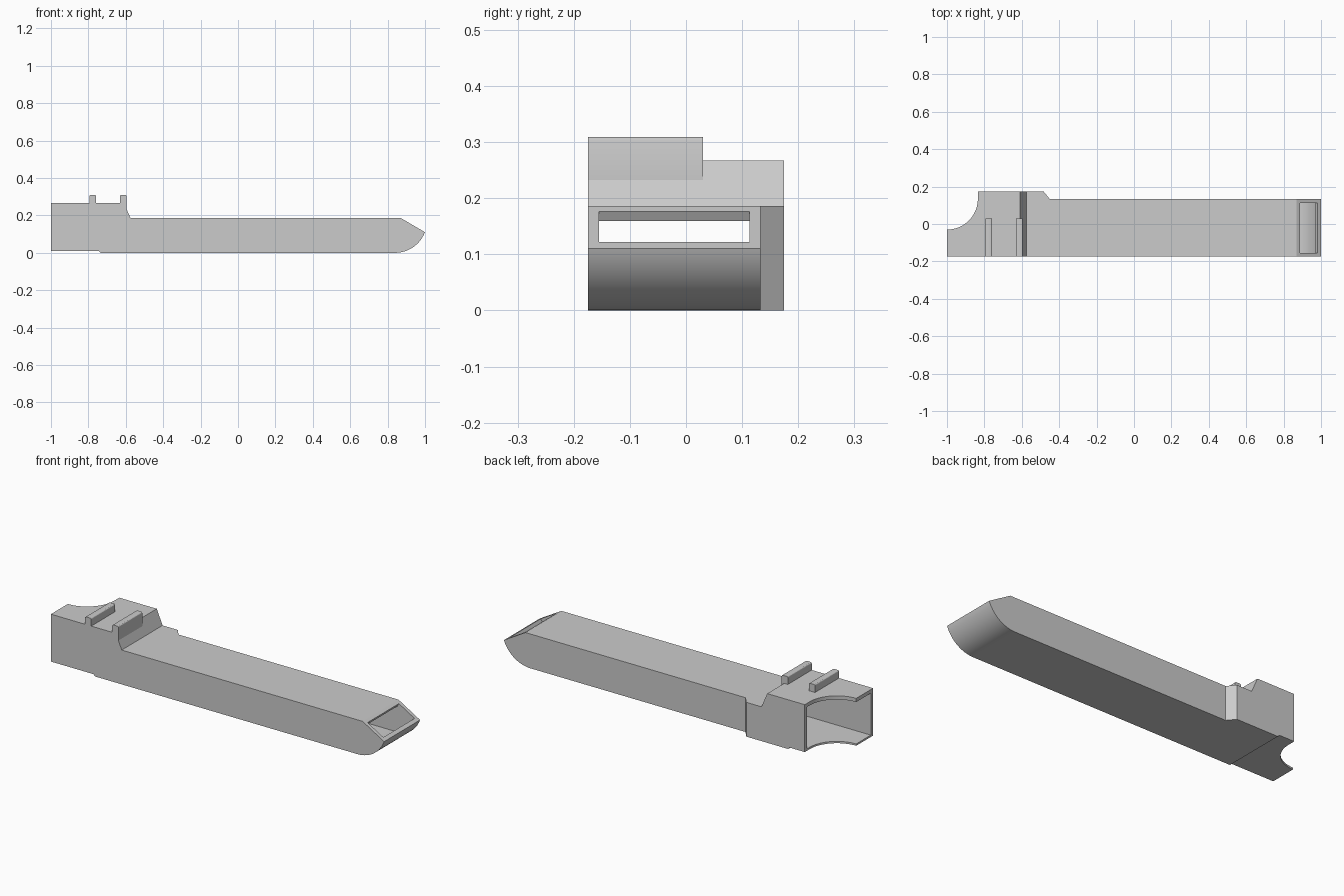
import bpy, bmesh, math
from mathutils import Vector

cube = bpy.data.objects.get("Cube")
if cube:
    bpy.data.objects.remove(cube, do_unlink=True)

grey = bpy.data.materials.new("plain_grey")
grey.use_nodes = True
COLOR = (0.6, 0.6, 0.6, 1)
grey.diffuse_color = COLOR
grey.node_tree.nodes["Principled BSDF"].inputs["Base Color"].default_value = COLOR


def arc(cx, cy, r, start, end, n=24):
    angles = [math.radians(start + (end - start) * i / n) for i in range(n + 1)]
    return [(cx + r * math.cos(a), cy + r * math.sin(a)) for a in angles]


def prism(name, outline, axis, lo, hi):
    """Extrude an outline: XZ points along y, or XY points along z."""
    place = (lambda u, v, w: (u, w, v)) if axis == "y" else (lambda u, v, w: (u, v, w))
    bm = bmesh.new()
    face = bm.faces.new([bm.verts.new(place(u, v, lo)) for u, v in outline])
    top = bmesh.ops.extrude_face_region(bm, geom=[face])["geom"]
    verts = [g for g in top if isinstance(g, bmesh.types.BMVert)]
    bmesh.ops.translate(bm, verts=verts, vec=Vector(place(0, 0, hi - lo)))
    bmesh.ops.recalc_face_normals(bm, faces=bm.faces)
    mesh = bpy.data.meshes.new(name)
    bm.to_mesh(mesh)
    bm.free()
    mesh.materials.append(grey)
    obj = bpy.data.objects.new(name, mesh)
    bpy.context.collection.objects.link(obj)
    return obj


def apply_modifier(obj, mod):
    bpy.ops.object.select_all(action="DESELECT")
    obj.select_set(True)
    bpy.context.view_layer.objects.active = obj
    bpy.ops.object.modifier_apply(modifier=mod.name)


def boolean(obj, other, operation):
    mod = obj.modifiers.new("cut", "BOOLEAN")
    mod.operation = operation
    mod.solver = "EXACT"
    mod.object = other
    apply_modifier(obj, mod)
    bpy.data.objects.remove(other, do_unlink=True)


FRONT, BACK, WALL = -0.175, 0.175, 0.02
SLIM = 0.133  # back side of the long slim section

# Outer duct: side silhouette intersected with the plan outline
side = [(-1, 0.01), (-0.745, 0.01), (-0.735, 0)]
side += arc(0.84, 0.17, 0.17, -90, -20.5)
side += [(0.87, 0.186), (-0.575, 0.186), (-0.61, 0.267), (-1, 0.267)]
duct = prism("duct_shell", side, "y", FRONT, BACK)

plan = [(-1.1, FRONT), (1.1, FRONT), (1.1, SLIM), (-0.45, SLIM), (-0.485, BACK + 0.001),
        (-0.485, 0.3), (-0.835, 0.3)]
plan += arc(-1, 0.135, 0.165, 0, -90) + [(-1.1, -0.03)]
boolean(duct, prism("plan_cutter", plan, "z", -0.1, 0.5), "INTERSECT")

# Hollow passage, open at the wide end
inner_side = [(-1.1, WALL)] + arc(0.84, 0.17, 0.15, -90, -26.5)
inner_side += [(0.864, 0.166), (-0.59, 0.166), (-0.624, 0.247), (-1.1, 0.247)]
hollow = prism("hollow_cutter", inner_side, "y", FRONT + WALL, BACK - WALL)
inner_plan = [(-1.2, -0.3), (1.1, -0.3), (1.1, SLIM - WALL), (-0.459, SLIM - WALL),
              (-0.494, BACK - WALL), (-0.494, 0.3), (-1.2, 0.3)]
boolean(hollow, prism("inner_plan_cutter", inner_plan, "z", -0.1, 0.5), "INTERSECT")
boolean(duct, hollow, "DIFFERENCE")

# Outlet slot, cut square through the sloped tip
slope = Vector((math.cos(math.radians(30)), -0.5))
normal = Vector((0.5, slope.x))
upper = Vector((0.886, 0.176))
lower = upper + slope * 0.109
slot = [upper + normal * 0.02, lower + normal * 0.02,
        lower - normal * 0.024, upper - normal * 0.024]
boolean(duct, prism("slot_cutter", slot, "y", FRONT + WALL, SLIM - WALL), "DIFFERENCE")

# Two mounting ribs on the raised end
for name, x, base in (("outer_rib", -0.795, 0.26), ("inner_rib", -0.632, 0.225)):
    outline = [(x, 0.255), (x + 0.037, base), (x + 0.037, 0.309), (x, 0.309)]
    rib = prism(name, outline, "y", FRONT, 0.03)
    bm = bmesh.new()
    bm.from_mesh(rib.data)
    edges = [e for e in bm.edges if all(v.co.z > 0.3 for v in e.verts)
             and abs(e.verts[0].co.y - e.verts[1].co.y) > 0.1]
    bmesh.ops.bevel(bm, geom=edges, offset=0.007, segments=3, profile=0.5, affect="EDGES")
    bm.to_mesh(rib.data)
    bm.free()
    boolean(duct, rib, "UNION")

bpy.ops.object.select_all(action="DESELECT")
duct.select_set(True)
bpy.context.view_layer.objects.active = duct
bpy.ops.object.shade_smooth_by_angle(angle=math.radians(20))
